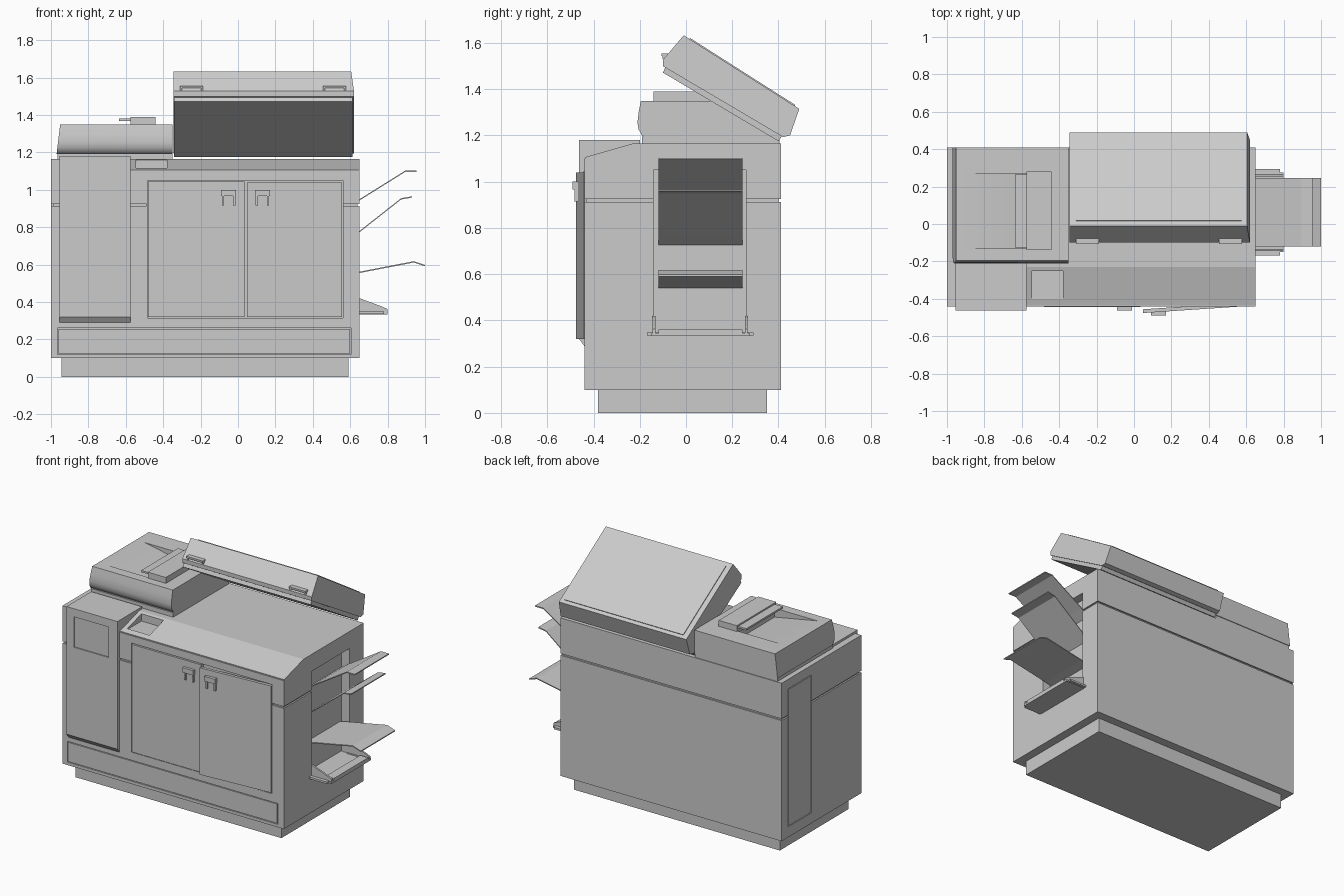
import bpy, bmesh

if "Cube" in bpy.data.objects:
    bpy.data.objects.remove(bpy.data.objects["Cube"])


def prism(name, pts, axis, a, b):
    """Extrude a 2D profile along an axis: x uses (y,z), y uses (x,z), z uses (x,y)."""
    def place(p, t):
        return {'x': (t, p[0], p[1]), 'y': (p[0], t, p[1]), 'z': (p[0], p[1], t)}[axis]
    bm = bmesh.new()
    lo = [bm.verts.new(place(p, a)) for p in pts]
    hi = [bm.verts.new(place(p, b)) for p in pts]
    bm.faces.new(lo)
    bm.faces.new(hi[::-1])
    n = len(pts)
    for i in range(n):
        j = (i + 1) % n
        bm.faces.new((lo[i], hi[i], hi[j], lo[j]))
    bmesh.ops.recalc_face_normals(bm, faces=bm.faces)
    me = bpy.data.meshes.new(name)
    bm.to_mesh(me)
    bm.free()
    ob = bpy.data.objects.new(name, me)
    bpy.context.collection.objects.link(ob)
    return ob


def box(name, x, y, z):
    return prism(name, [(x[0], y[0]), (x[1], y[0]), (x[1], y[1]), (x[0], y[1])], 'z', *z)


def boolean(target, other, op='DIFFERENCE'):
    mod = target.modifiers.new('cut', 'BOOLEAN')
    mod.operation, mod.object, mod.solver = op, other, 'EXACT'
    bpy.context.view_layer.objects.active = target
    bpy.ops.object.modifier_apply(modifier=mod.name)
    bpy.data.objects.remove(other)


def cut(target, x, y, z):
    boolean(target, box('cutter', x, y, z))


# Main body: sloped control deck plus the square left cabinet
body = prism('main_body', [(-.44, .1), (.41, .1), (.41, 1.165), (-.23, 1.165), (-.44, 1.105)],
             'x', -.7, .65)
boolean(body, box('left_cabinet', (-1, -.575), (-.44, .41), (.1, 1.165)), 'UNION')
box('plinth', (-.945, .59), (-.38, .35), (0, .11))

# Seam running round the body
seam = (.913, .925)
for x, y in [((-1.1, .7), (.4, .5)), ((.64, .7), (-.5, -.14)), ((.64, .7), (.26, .5)),
             ((-1.1, -.99), (-.5, .09)), ((-1.1, -.99), (.34, .5)),
             ((-1.1, -.955), (-.5, -.43)), ((-.575, -.49), (-.5, -.43)),
             ((.565, .7), (-.5, -.43))]:
    cut(body, x, y, seam)
cut(body, (-.575, .7), (-.5, -.435), (1.1, 1.106))

# Recesses: output bay, deck pocket, front doors, front kick panel, side panel
cut(body, (.59, .7), (-.14, .26), (.34, 1.05))
cut(body, (-.545, -.38), (-.4, -.25), (1.11, 1.3))
cut(body, (-.485, .562), (-.5, -.42), (.315, 1.05))
cut(body, (-.965, .605), (-.5, -.43), (.12, .26))
box('kick_panel', (-.96, .6), (-.44, -.42), (.125, .255))
cut(body, (-1.1, -.99), (.09, .34), (.17, 1.1))
box('side_panel', (-1, -.98), (.095, .335), (.175, 1.095))

# Left cabinet door wrapping over the top, with a shallow window
door = prism('cabinet_door', [(-.463, .32), (-.44, .29), (-.42, .29), (-.42, 1.16),
                              (-.2, 1.16), (-.2, 1.18), (-.463, 1.18)], 'x', -.955, -.575)
cut(door, (-.9, -.64), (-.5, -.455), (.92, 1.125))

# Front doors, the right one slightly ajar
box('front_door_left', (-.48, .035), (-.445, -.415), (.32, 1.045))
prism('front_door_right', [(.557, -.442), (.047, -.476), (.048, -.456), (.557, -.422)],
      'z', .32, 1.04)
for side, x, y in [('left', -.09, -.445), ('right', .09, -.472)]:
    box('door_handle_' + side, (x, x + .08), (y - .018, y + .01), (.967, 1.0))
    for k, dx in enumerate((.004, .064)):
        box(f'door_handle_{side}_leg_{k}', (x + dx, x + dx + .012),
            (y - .01, y + .01), (.915, .97))

# Document feeder on its base plate
box('feeder_base', (-.965, -.35), (-.19, .405), (1.16, 1.195))
feeder = prism('document_feeder', [(-.17, 1.19), (-.19, 1.2), (-.205, 1.225), (-.21, 1.255),
                                   (-.205, 1.3), (-.195, 1.35), (.41, 1.35), (.41, 1.19)],
               'x', -.97, -.35)
for v in feeder.data.vertices:
    if v.co.x < -.9:
        v.co.x += (v.co.z - 1.19) * .12
boolean(feeder, prism('tray_cutter', [(-.89, 1.35), (-.89, 1.4), (-.57, 1.4), (-.57, 1.29)],
                      'y', -.13, .27))
prism('feeder_cover', [(-.575, 1.34), (-.44, 1.34), (-.44, 1.39), (-.575, 1.39)], 'y', -.14, .28)
box('feeder_flap', (-.635, -.57), (-.125, .265), (1.368, 1.38))

# Tilted scanner lid: main shell, lower plate, raised top panel, grips
lid = prism('scanner_lid', [(-.01, 1.633), (.49, 1.315), (.45, 1.2), (.42, 1.193),
                            (-.1, 1.5), (-.1, 1.527)], 'x', -.345, .62)
for v in lid.data.vertices:
    if v.co.x > 0 and (v.co.z > 1.6 or v.co.y > .48):
        v.co.x = .605
prism('lid_lower_plate', [(-.1, 1.472), (.4, 1.175), (.415, 1.198), (-.088, 1.497)],
      'x', -.343, .612)


def on_lid(t, h):
    return (-.01 + .5 * t + .537 * h, 1.633 - .318 * t + .843 * h)


prism('lid_top_panel', [on_lid(.05, -.01), on_lid(.96, -.01), on_lid(.96, .005),
                        on_lid(.05, .005)], 'x', -.31, .575)
for side, x in (('left', -.31), ('right', .455)):
    box('lid_grip_' + side, (x, x + .122), (-.107, -.07), (1.543, 1.555))
    for k, dx in enumerate((0, .112)):
        box(f'lid_grip_{side}_post_{k}', (x + dx, x + dx + .01), (-.102, -.07), (1.53, 1.55))

# Output trays: thin bent sheets
for name, path in [('upper', [(.585, .905), (.65, .95), (.895, 1.103), (.955, 1.103)]),
                   ('middle', [(.585, .73), (.65, .78), (.872, .955), (.93, .965)]),
                   ('lower', [(.585, .547), (.65, .562), (.94, .618), (1, .598)])]:
    prism('output_tray_' + name, path + [(x, z - .007) for x, z in path[::-1]], 'y', -.12, .245)

# Manual feed shelf with side rails and triangular guides
box('feed_shelf', (.585, .8), (-.15, .275), (.333, .345))
box('feed_shelf_lip', (.74, .8), (-.12, .245), (.34, .36))
for side, a, b, g in [('front', -.168, -.12, -.145), ('back', .245, .293, .255)]:
    box(f'feed_rail_{side}', (.64, .78), (a, b), (.335, .348))
    prism(f'feed_guide_{side}', [(.6, .34), (.8, .34), (.8, .362), (.772, .375),
                                 (.65, .42), (.6, .42)], 'y', g, g + .012)

# Smooth the feeder's rounded nose, keep edges sharp
bpy.ops.object.select_all(action='DESELECT')
feeder.select_set(True)
bpy.context.view_layer.objects.active = feeder
bpy.ops.object.shade_smooth_by_angle(angle=.6)
